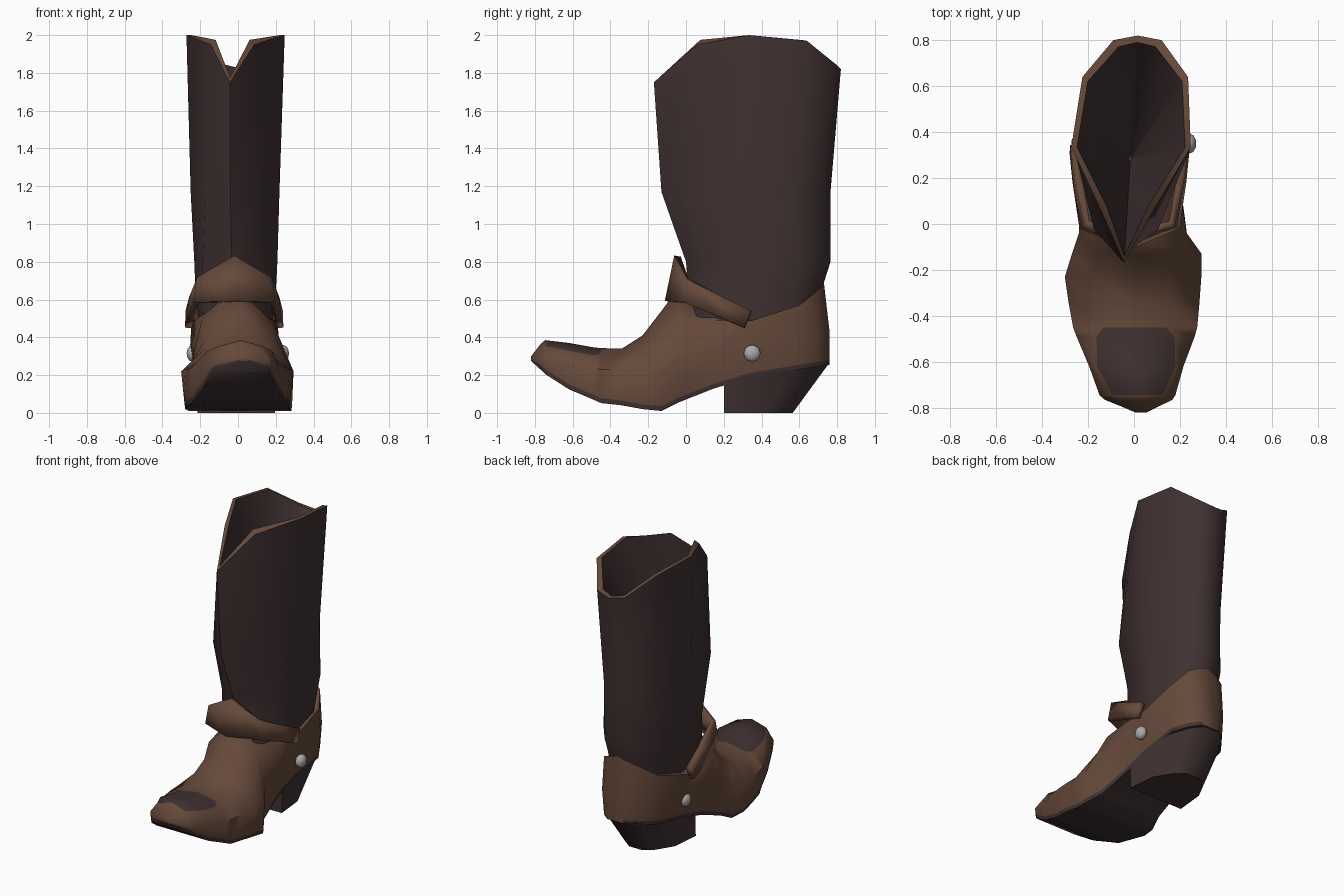
import bpy
from math import radians

old = bpy.data.objects.get("Cube")
if old:
    bpy.data.objects.remove(old)


def material(name, rgb):
    m = bpy.data.materials.new(name)
    m.use_nodes = True
    m.diffuse_color = (*rgb, 1)
    m.node_tree.nodes["Principled BSDF"].inputs["Base Color"].default_value = (*rgb, 1)
    return m


DARK = material("dark leather", (0.052, 0.031, 0.032))
BROWN = material("brown leather", (0.13, 0.066, 0.042))
STEEL = material("grey metal", (0.4, 0.4, 0.4))


def finish(obj, angle=40):
    bpy.ops.object.select_all(action='DESELECT')
    obj.select_set(True)
    bpy.context.view_layer.objects.active = obj
    bpy.ops.object.mode_set(mode='EDIT')
    bpy.ops.mesh.select_all(action='SELECT')
    bpy.ops.mesh.normals_make_consistent(inside=False)
    bpy.ops.object.mode_set(mode='OBJECT')
    bpy.ops.object.shade_smooth_by_angle(angle=radians(angle))


def loft(name, rings, mats, rule=lambda ring, side: 0, closed=True):
    """Skin a list of equal rings; rule(ring, side) picks the material."""
    n = len(rings[0])
    faces, slots = [], []
    for r in range(len(rings) - 1):
        for s in range(n if closed else n - 1):
            t = (s + 1) % n
            faces.append((r * n + s, r * n + t, (r + 1) * n + t, (r + 1) * n + s))
            slots.append(rule(r, s))
    if closed:
        last = (len(rings) - 1) * n
        faces += [tuple(range(n)), tuple(range(last, last + n))]
        slots += [0, 0]
    mesh = bpy.data.meshes.new(name)
    mesh.from_pydata([p for ring in rings for p in ring], [], faces)
    for m in mats:
        mesh.materials.append(m)
    for poly, slot in zip(mesh.polygons, slots):
        poly.material_index = slot
    obj = bpy.data.objects.new(name, mesh)
    bpy.context.collection.objects.link(obj)
    return obj


def mirrored(half, cx):
    """Close a half outline, whose first and last points may lie on the axis."""
    right = [(cx + x, y, z) for x, y, z in half]
    left = [(cx - x, y, z) for x, y, z in reversed(half) if x > 0]
    return right + left


# Foot: y, centre x, then sole, widest, shoulder (width, height) and ridge height
SECTIONS = [
    (-.82, .03, .02, .275, .02, .287, .015, .295, .3),
    (-.765, .02, .14, .225, .147, .285, .09, .34, .37),
    (-.745, .015, .155, .205, .165, .28, .11, .355, .385),
    (-.62, .01, .2, .125, .205, .25, .17, .33, .37),
    (-.49, .007, .238, .07, .257, .235, .17, .305, .347),
    (-.45, .005, .252, .052, .27, .23, .135, .318, .343),
    (-.34, 0, .27, .04, .285, .23, .15, .3, .34),
    (-.23, -.004, .275, .02, .297, .22, .17, .34, .41),
    (-.13, .012, .27, .01, .282, .22, .18, .4, .54),
    (-.04, -.005, .23, .055, .235, .28, .19, .48, .66),
    (.15, -.015, .21, .13, .22, .32, .215, .49, .55),
    (.35, -.018, .21, .19, .235, .36, .228, .49, .5),
    (.6, -.005, .2, .23, .215, .4, .203, .57, .57),
    (.7, .005, .13, .245, .147, .42, .132, .65, .66),
    (.76, .012, .06, .255, .07, .43, .06, .68, .69),
]
rings = []
for y, cx, wb, zb, ww, zw, ws, zs, zt in SECTIONS:
    lean = .03 if y > .75 else 0
    welt = min(.025, (zw - zb) * .5)
    rings.append(mirrored([(wb, y, zb), (wb + .004, y, zb + welt), (ww, y, zw),
                           (ws, y - lean, zs), (0, y - lean, zt)], cx))


def foot_colour(ring, side):
    heel_seat = SECTIONS[ring][0] > .1 and side in (1, 6)
    sole = side in (0, 7, 8) and not heel_seat
    toe_cap = side in (3, 4) and 2 <= ring <= 4
    return 1 if sole or toe_cap else 0


finish(loft("foot", rings, [BROWN, DARK], foot_colour), 60)

# Heel block
top = [(.206, .2, .17), (.197, .58, .24), (.127, .7, .255), (.057, .757, .262)]
bottom = [(.205, .2, 0), (.185, .4, 0), (.11, .52, 0), (.05, .565, 0)]
finish(loft("heel", [mirrored(bottom, -.01), mirrored(top, -.005)], [DARK]))

# Shaft: outline from the front point round to the back
RIM = [(0, -.17, 1.75), (.115, .06, 1.95), (.26, .335, 2),
       (.23, .64, 1.97), (.105, .8, 1.84), (0, .82, 1.82)]


def skewed(half):
    """Mirror an outline about an axis that drifts sideways towards the back."""
    return [(x - .033 + .06 * y, y, z) for x, y, z in mirrored(half, 0)]


def shaft_ring(z, front, back, width, front_width):
    span = back - front
    return skewed([(0, front, z), (front_width, front + span * .12, z),
                   (width, front + span * .47, z), (width * .9, front + span * .8, z),
                   (width * .42, front + span * .97, z), (0, back, z)])


def inner_edge():
    half = []
    for x, y, z in RIM:
        lift = .025 if y < .1 else .003
        half.append((max(0, x - .025), y + (.33 - y) * .06, z + lift * (z < 2)))
    return skewed(half)


def lining(scale, z_low):
    """Shrink the rim towards a point deep inside the shaft."""
    return skewed([(x * scale, .28 + (y - .28) * scale, z_low + (z - z_low) * scale)
                   for x, y, z in RIM])


LEVELS = [(.4, -.02, .68, .19, .15), (.69, .01, .73, .215, .16),
          (.8, 0, .765, .22, .16), (1.17, -.13, .765, .235, .14)]
rings = [shaft_ring(*level) for level in LEVELS]
rings += [skewed(RIM), inner_edge(), lining(.03, 1.1)]
finish(loft("shaft", rings, [DARK, BROWN],
            lambda ring, side: 1 if ring == len(LEVELS) else 0), 55)

# Ankle strap: paired lower and upper edge points, mirrored across the instep
LOWER = [(.243, .31, .45), (.23, .18, .505), (.203, -.01, .585), (0, -.095, .59)]
UPPER = [(.24, .345, .54), (.222, .2, .61), (.185, 0, .715), (0, -.045, .83)]


def strip(half):
    right = [(x - .02, y, z) for x, y, z in half]
    left = [(-x - .02, y, z) for x, y, z in reversed(half[:-1])]
    return right + left


strap = loft("ankle_strap", [strip(LOWER), strip(UPPER)], [BROWN], closed=False)
solid = strap.modifiers.new("thickness", 'SOLIDIFY')
solid.thickness = .035
solid.offset = 0
finish(strap, 30)

# Side studs
for name, x in (("left_stud", .238), ("right_stud", -.24)):
    bpy.ops.mesh.primitive_uv_sphere_add(segments=10, ring_count=6, radius=.045,
                                         location=(x, .35, .315))
    stud = bpy.context.object
    stud.name = name
    stud.scale.x = .75
    stud.data.materials.append(STEEL)
    finish(stud, 60)
